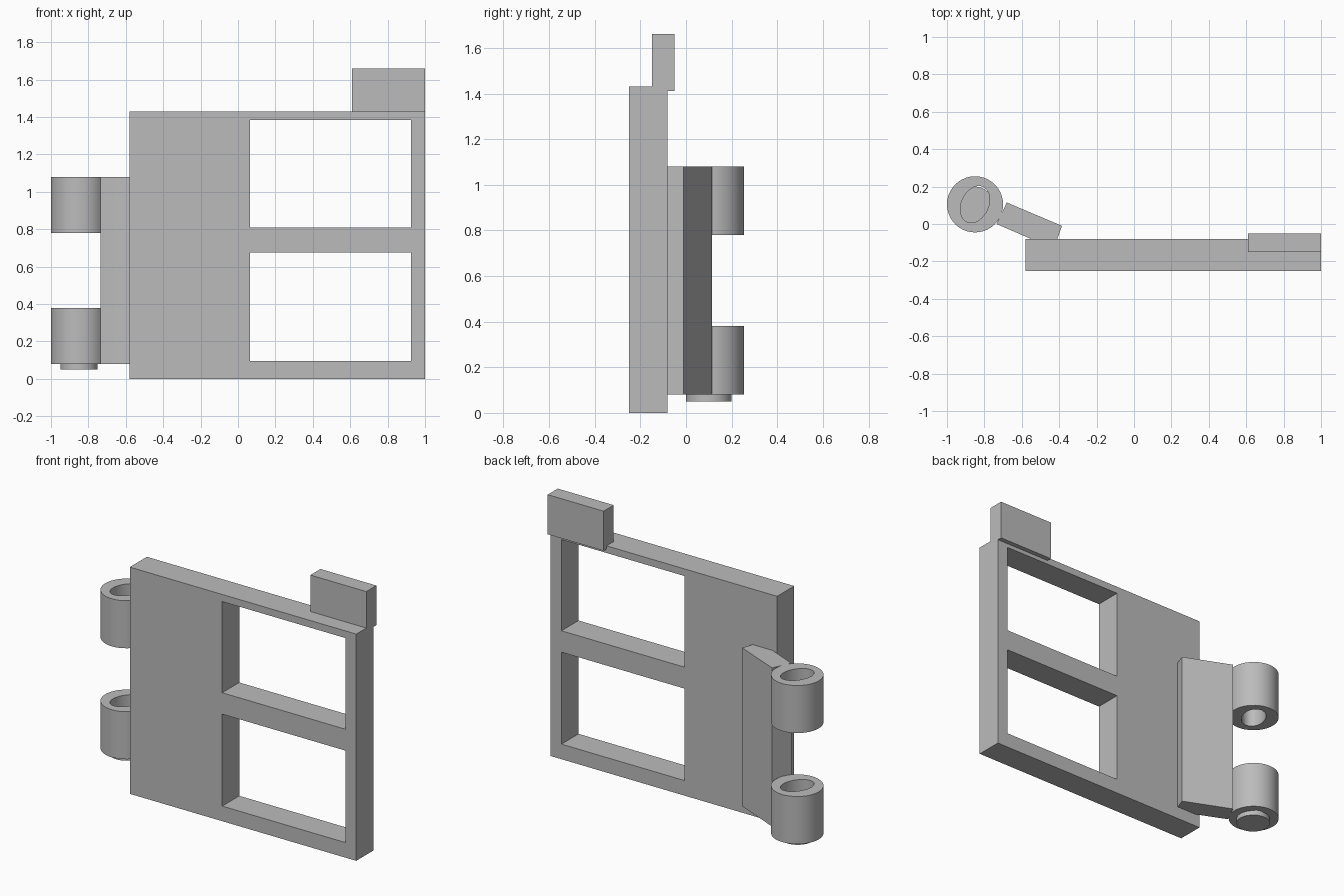
import bpy, bmesh, math
from mathutils import Matrix

if "Cube" in bpy.data.objects:
    bpy.data.objects.remove(bpy.data.objects["Cube"])

grey = bpy.data.materials.new("plain grey")
grey.diffuse_color = (0.5, 0.5, 0.5, 1)
grey.use_nodes = True
grey.node_tree.nodes["Principled BSDF"].inputs["Base Color"].default_value = grey.diffuse_color


def rect(x0, x1, y0, y1):
    return [(x0, y0), (x1, y0), (x1, y1), (x0, y1)]


def ellipse(cx, cy, a, b, angle=0, n=40):
    c, s = math.cos(angle), math.sin(angle)
    pts = []
    for i in range(n):
        t = 2 * math.pi * i / n
        u, v = a * math.cos(t), b * math.sin(t)
        pts.append((cx + u * c - v * s, cy + u * s + v * c))
    return pts


def extrude(name, loops, low, high, upright=False):
    """Extrude an outline with holes along z, or along y when upright."""
    curve = bpy.data.curves.new(name, 'CURVE')
    curve.dimensions = '2D'
    curve.fill_mode = 'BOTH'
    curve.extrude = (high - low) / 2
    for loop in loops:
        spline = curve.splines.new('POLY')
        spline.points.add(len(loop) - 1)
        for p, (x, y) in zip(spline.points, loop):
            p.co = (x, y, 0, 1)
        spline.use_cyclic_u = True
    obj = bpy.data.objects.new(name, curve)
    bpy.context.collection.objects.link(obj)
    bpy.ops.object.select_all(action='DESELECT')
    obj.select_set(True)
    bpy.context.view_layer.objects.active = obj
    bpy.ops.object.convert(target='MESH')
    obj = bpy.context.object
    mid = (low + high) / 2
    if upright:
        move = Matrix.Translation((0, mid, 0)) @ Matrix.Rotation(math.pi / 2, 4, 'X')
    else:
        move = Matrix.Translation((0, 0, mid))
    # Weld caps to walls so the solid is closed
    bm = bmesh.new()
    bm.from_mesh(obj.data)
    bmesh.ops.transform(bm, matrix=move, verts=bm.verts)
    bmesh.ops.remove_doubles(bm, verts=bm.verts, dist=0.0001)
    bmesh.ops.recalc_face_normals(bm, faces=bm.faces)
    bm.to_mesh(obj.data)
    bm.free()
    obj.data.materials.clear()
    obj.data.materials.append(grey)
    bpy.ops.object.shade_smooth_by_angle(angle=math.radians(30))
    return obj


# Gate panel with two window openings
extrude("gate_panel", [rect(-0.58, 1, 0, 1.43),
                       rect(0.065, 0.925, 0.095, 0.675),
                       rect(0.065, 0.925, 0.81, 1.385)], -0.25, -0.08, True)

# Latch tab on the top corner
extrude("latch_tab", [rect(0.61, 1, 1.41, 1.66)], -0.15, -0.05, True)

# Slanted arm joining the panel to the hinge
extrude("hinge_arm", [[(-0.68, 0.115), (-0.735, 0.0), (-0.55, -0.08),
                       (-0.41, -0.08), (-0.385, -0.01)]], 0.08, 1.08)

# Hinge barrels with a slightly oval bore
CX, CY = -0.85, 0.105
for name, z in (("lower_barrel", 0.08), ("upper_barrel", 0.78)):
    extrude(name, [ellipse(CX, CY, 0.15, 0.15),
                   ellipse(CX, CY, 0.103, 0.072, math.radians(65))], z, z + 0.3)

# Pin stub closing the lower barrel
extrude("hinge_pin", [ellipse(CX, CY - 0.005, 0.1, 0.1)], 0.05, 0.085)
